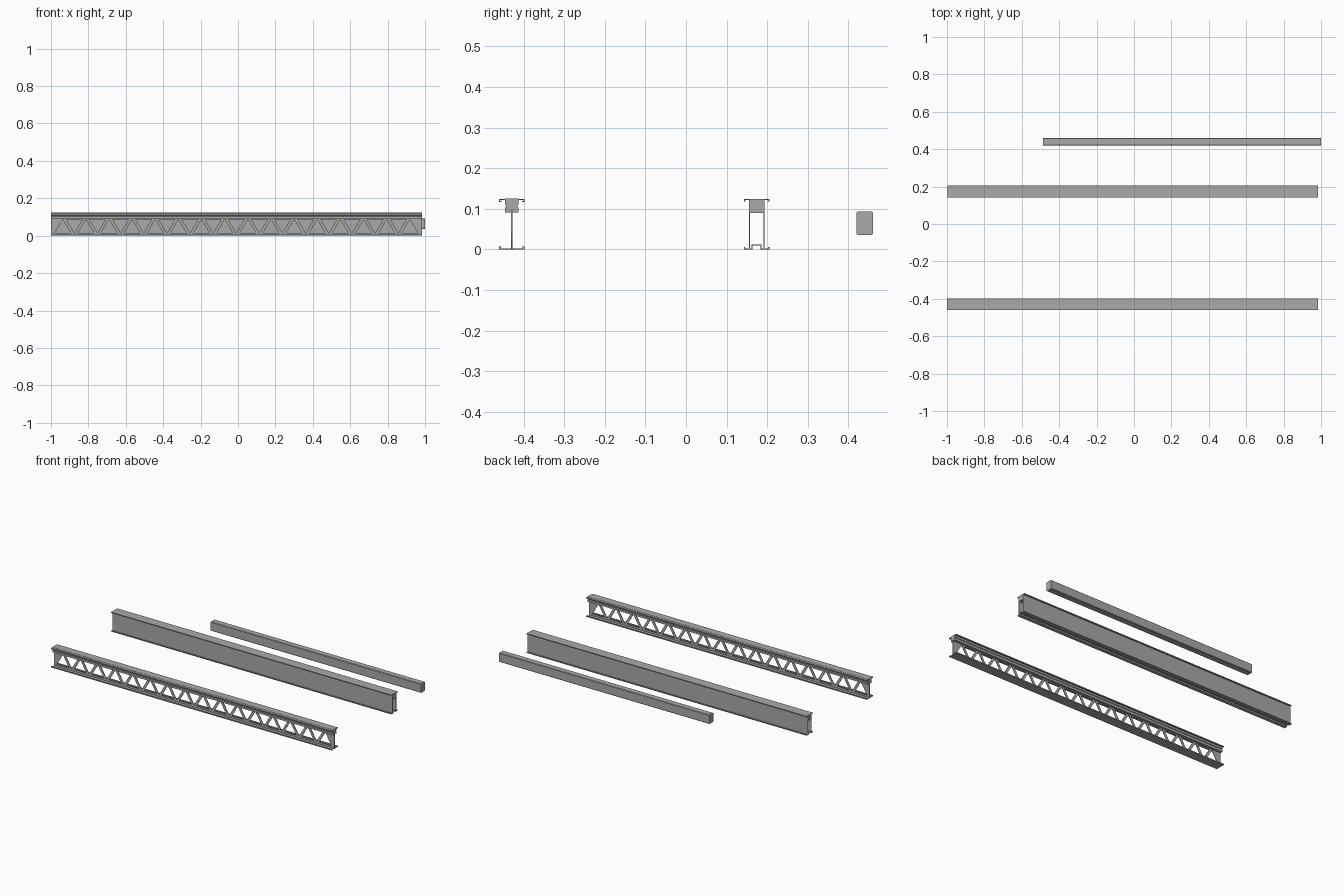
import bpy, bmesh
from mathutils import Vector

if "Cube" in bpy.data.objects:
    bpy.data.objects.remove(bpy.data.objects["Cube"])

steel = bpy.data.materials.new("steel grey")
steel.diffuse_color = (0.40, 0.40, 0.40, 1)
steel.use_nodes = True
steel.node_tree.nodes["Principled BSDF"].inputs["Base Color"].default_value = steel.diffuse_color


def add_mesh(name, bm):
    bmesh.ops.recalc_face_normals(bm, faces=bm.faces[:])
    me = bpy.data.meshes.new(name)
    bm.to_mesh(me)
    bm.free()
    me.materials.append(steel)
    ob = bpy.data.objects.new(name, me)
    bpy.context.collection.objects.link(ob)
    return ob


def extrude_profile(name, pts, x0, x1):
    """Solid bar along x from a closed (y, z) outline."""
    bm = bmesh.new()
    face = bm.faces.new([bm.verts.new((x0, y, z)) for y, z in pts])
    ext = bmesh.ops.extrude_face_region(bm, geom=[face], use_keep_orig=True)
    moved = [g for g in ext["geom"] if isinstance(g, bmesh.types.BMVert)]
    bmesh.ops.translate(bm, verts=moved, vec=(x1 - x0, 0, 0))
    return add_mesh(name, bm)


def box(name, y0, y1, z0, z1, x0, x1):
    return extrude_profile(name, [(y0, z0), (y1, z0), (y1, z1), (y0, z1)], x0, x1)


def folded_sheet(name, path, t, x0, x1):
    """Bent sheet along x: offsets a (y, z) path to its left by t."""
    p = [Vector(q) for q in path]
    dirs = [(b - a).normalized() for a, b in zip(p, p[1:])]
    off = []
    for i, q in enumerate(p):
        a, b = dirs[max(i - 1, 0)], dirs[min(i, len(dirs) - 1)]
        na, nb = Vector((-a.y, a.x)), Vector((-b.y, b.x))
        off.append(q + (na + nb) * t / (1 + na.dot(nb)))
    extrude_profile(name, [tuple(q) for q in p + off[::-1]], x0, x1)


T = 0.0025  # sheet thickness

# ---- open-web beam -------------------------------------------------
X0, X1, C = -1.0, 0.984, -0.429
H = 0.031  # half flange width

# web with alternating triangular openings
curve = bpy.data.curves.new("web_outline", 'CURVE')
curve.dimensions = '2D'
curve.fill_mode = 'BOTH'
curve.extrude = 0.0018


def outline(pts):
    s = curve.splines.new('POLY')
    s.points.add(len(pts) - 1)
    for sp, (x, z) in zip(s.points, pts):
        sp.co = (x, z, 0, 1)
    s.use_cyclic_u = True


outline([(X0, 0.001), (X1, 0.001), (X1, 0.095), (X0, 0.095)])
STEP, HALF, LOW, HIGH = 0.1237, 0.043, 0.014, 0.087
for i in range(16):
    x = -0.937 + i * STEP
    outline([(x - HALF, LOW), (x + HALF, LOW), (x, HIGH)])
    if i < 15:
        x += STEP / 2
        outline([(x - HALF, HIGH), (x, LOW), (x + HALF, HIGH)])
tmp = bpy.data.objects.new("web_outline", curve)
bpy.context.collection.objects.link(tmp)
tmp.rotation_euler.x = 1.5707963
tmp.location.y = C
bpy.context.view_layer.update()
web_mesh = bpy.data.meshes.new_from_object(tmp.evaluated_get(bpy.context.evaluated_depsgraph_get()))
web_mesh.transform(tmp.matrix_world)
bpy.data.objects.remove(tmp)
web_mesh.materials.clear()
web_mesh.materials.append(steel)
bpy.context.collection.objects.link(bpy.data.objects.new("truss_web", web_mesh))

# top chord block with a waist
half = [(0.017, 0.091), (0.017, 0.103), (0.014, 0.105), (0.014, 0.108), (0.017, 0.110), (0.017, 0.125)]
extrude_profile("truss_top_chord",
                [(C + y, z) for y, z in half] + [(C - y, z) for y, z in half[::-1]], X0, X1)

# curled top flanges and bottom flange
for side, s in (("left", -1), ("right", 1)):
    folded_sheet("truss_top_flange_" + side,
                 [(C + s * y, z) for y, z in ((0.016, 0.124), (H, 0.124), (H, 0.117), (H - 0.006, 0.117))],
                 -s * 0.002, X0, X1)
folded_sheet("truss_bottom_flange",
             [(C - H + 0.006, 0.007), (C - H, 0.007), (C - H, 0), (C + H, 0), (C + H, 0.007), (C + H - 0.006, 0.007)],
             0.002, X0, X1)

# ---- closed box beam -----------------------------------------------
X0, X1, C = -0.997, 0.984, 0.174
for side, s in (("front", -1), ("back", 1)):
    y = C + s * 0.018
    box("box_web_" + side, y - 0.0015, y + 0.0015, 0.003, 0.121, X0, X1)
box("box_top_filler", C - 0.0165, C + 0.0165, 0.09, 0.121, X0, X1)
folded_sheet("box_top_flange",
             [(C + H - 0.004, 0.118), (C + H, 0.118), (C + H, 0.124), (C - H, 0.124), (C - H, 0.118), (C - H + 0.004, 0.118)],
             T, X0, X1)
# bottom flange with a raised centre rib
folded_sheet("box_bottom_flange",
             [(C - H, 0.006), (C - H, 0), (C - 0.010, 0), (C - 0.010, 0.009), (C + 0.010, 0.009),
              (C + 0.010, 0), (C + H, 0), (C + H, 0.006)],
             T, X0, X1)

# ---- short solid bar with softened long edges ----------------------
y0, y1, z0, z1, b = 0.420, 0.460, 0.035, 0.093, 0.003
extrude_profile("short_bar",
                [(y0 + b, z0), (y1 - b, z0), (y1, z0 + b), (y1, z1 - b),
                 (y1 - b, z1), (y0 + b, z1), (y0, z1 - b), (y0, z0 + b)], -0.487, 1.0)
